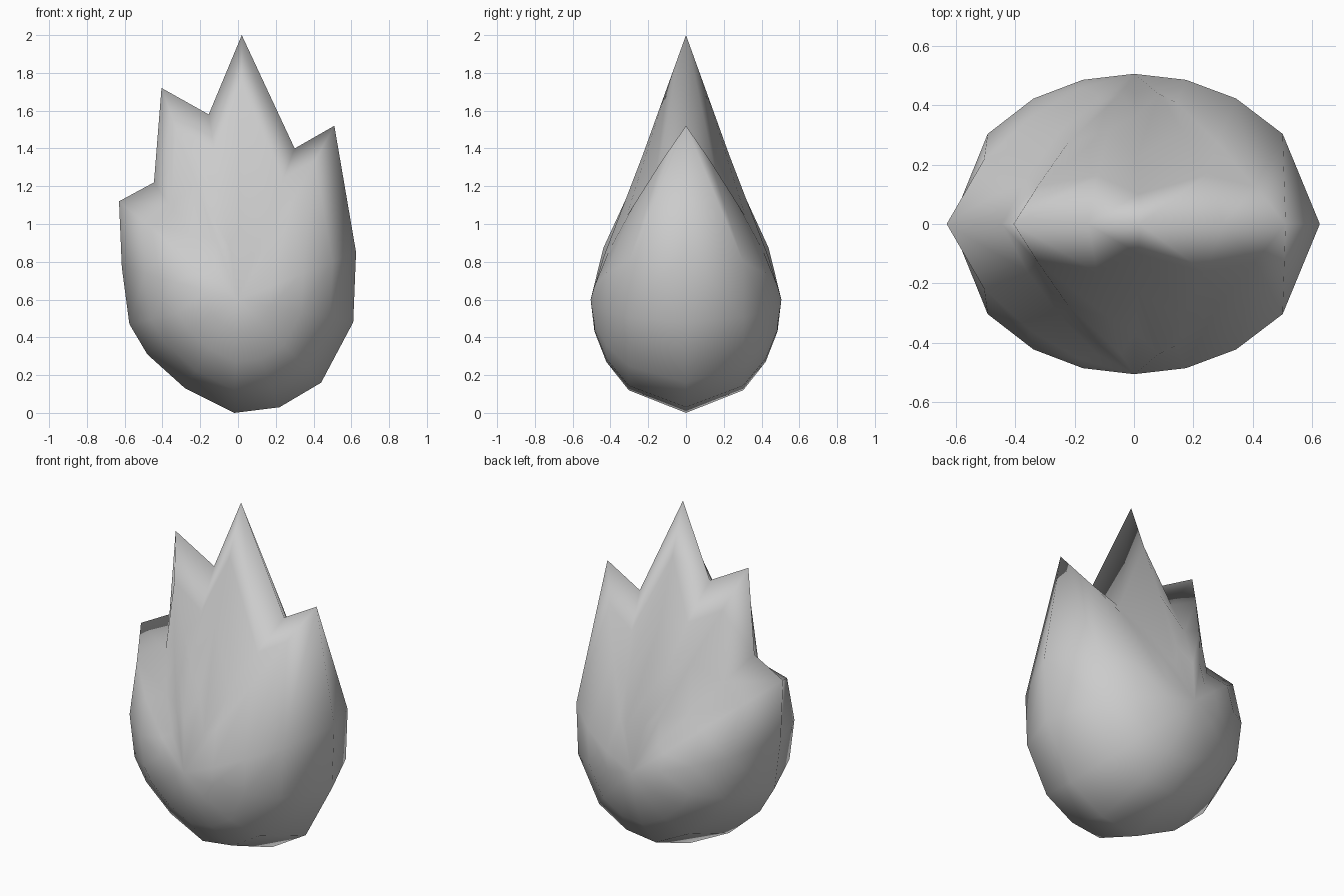
import bpy, bmesh

cube = bpy.data.objects.get("Cube")
if cube:
    bpy.data.objects.remove(cube, do_unlink=True)

# Material
grey = bpy.data.materials.new("warm_grey")
grey.use_nodes = True
GREY = (0.6, 0.6, 0.6, 1)
grey.diffuse_color = GREY
grey.node_tree.nodes["Principled BSDF"].inputs["Base Color"].default_value = GREY

# How the surface swells inward from each kind of rim point: (power, softness)
TIP, HORN, SHOULDER, VALLEY, ROUND = (1, 1), (1.3, 1), (1.6, .7), (1.5, .9), (2, .5)

# Flame outline in the x-z plane, clockwise from the main tip
OUTLINE = [
    (.02, 2, TIP), (.3, 1.4, VALLEY), (.51, 1.52, HORN), (.625, .85, ROUND),
    (.61, .48, ROUND), (.44, .16, ROUND), (.22, .03, ROUND), (-.02, 0, ROUND),
    (-.28, .13, ROUND), (-.48, .31, ROUND), (-.575, .47, ROUND), (-.615, .77, ROUND),
    (-.63, 1.12, SHOULDER), (-.445, 1.22, VALLEY), (-.405, 1.72, HORN), (-.155, 1.58, VALLEY),
]
RINGS = [1, .8, .55, .28]
CENTRE_Z, DEPTH = .6, .505

# Front half: rings shrinking from the rim to a central point
bm = bmesh.new()
rings = []
for s in RINGS:
    ring = []
    for x, z, (power, softness) in OUTLINE:
        y = -DEPTH * (1 - s ** power) ** softness
        ring.append(bm.verts.new((x * s, y, CENTRE_Z + (z - CENTRE_Z) * s)))
    rings.append(ring)
middle = bm.verts.new((0, -DEPTH, CENTRE_Z))

count = len(OUTLINE)
for i in range(count):
    j = (i + 1) % count
    for outer, inner in zip(rings, rings[1:]):
        bm.faces.new((outer[i], inner[i], inner[j], outer[j]))
    bm.faces.new((rings[-1][i], middle, rings[-1][j]))

# Back half: mirrored copy welded along the rim
half = bm.verts[:] + bm.edges[:] + bm.faces[:]
bmesh.ops.mirror(bm, geom=half, axis='Y', merge_dist=.001)
bmesh.ops.remove_doubles(bm, verts=bm.verts[:], dist=.0005)
bmesh.ops.recalc_face_normals(bm, faces=bm.faces[:])
for face in bm.faces:
    face.smooth = True

mesh = bpy.data.meshes.new("flame")
bm.to_mesh(mesh)
bm.free()
mesh.materials.append(grey)
flame = bpy.data.objects.new("flame", mesh)
bpy.context.collection.objects.link(flame)
